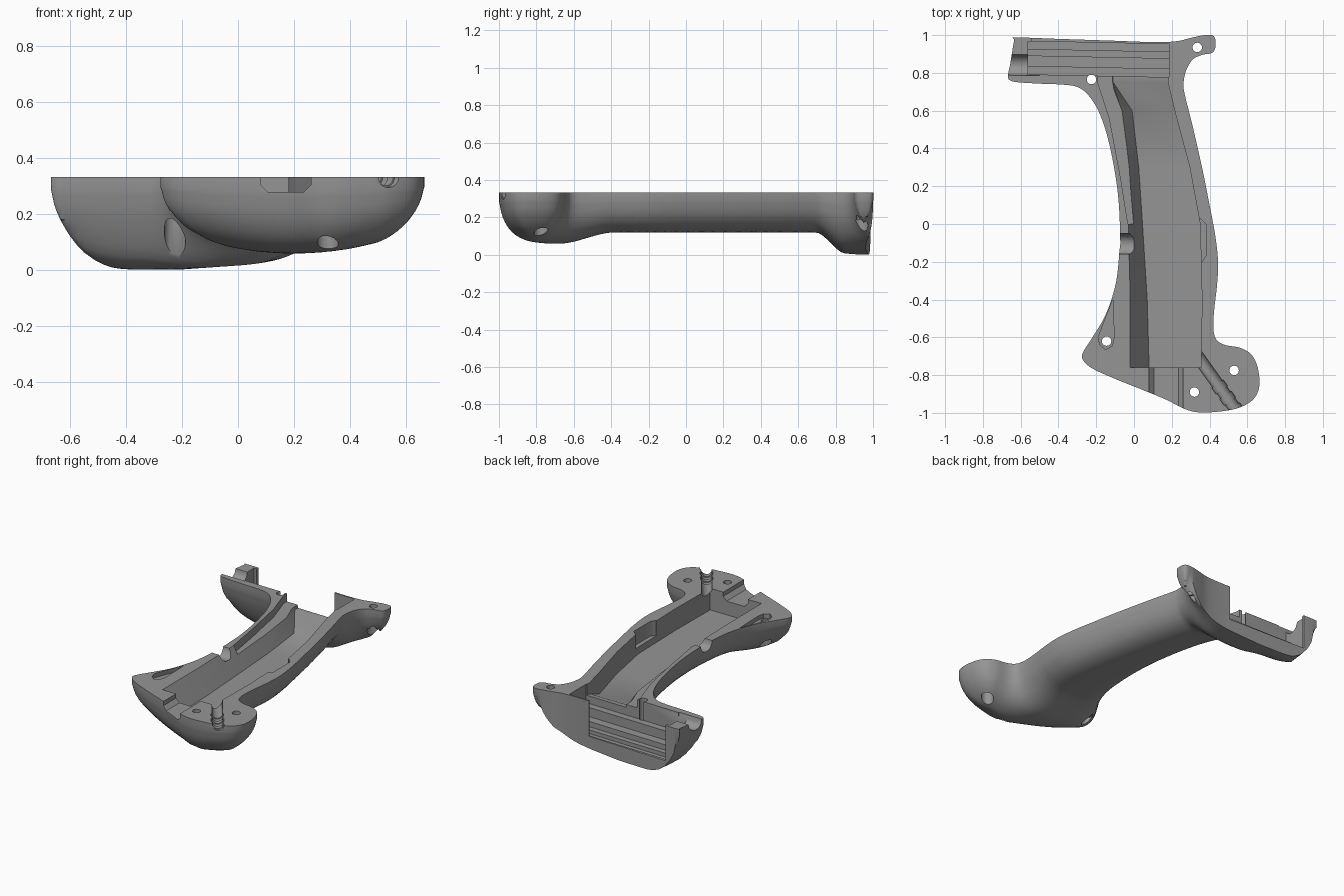
import bpy, bmesh, math
from mathutils import Vector
from mathutils.kdtree import KDTree
from mathutils.geometry import delaunay_2d_cdt

if "Cube" in bpy.data.objects:
    bpy.data.objects.remove(bpy.data.objects["Cube"])

TOP = 0.333          # height of the flat parting face
grey = bpy.data.materials.new("mid_grey")
grey.diffuse_color = (0.3, 0.3, 0.3, 1)
grey.use_nodes = True
grey.node_tree.nodes["Principled BSDF"].inputs["Base Color"].default_value = grey.diffuse_color

OUTLINE = [(-.625, .987), (-.4, .98), (-.1, .97), (.1, .963), (.22, .967), (.3, .985), (.36, .998),
           (.41, 1.0), (.43, .98), (.43, .93), (.41, .905), (.36, .895), (.31, .87), (.275, .81),
           (.262, .74), (.27, .68), (.31, .52), (.36, .3), (.40, .1), (.43, -.06), (.445, -.2),
           (.44, -.32), (.425, -.45), (.42, -.55), (.435, -.61), (.48, -.64), (.56, -.655),
           (.62, -.69), (.655, -.76), (.663, -.86), (.63, -.93), (.55, -.975), (.45, -.993),
           (.35, -.998), (.27, -.98), (.17, -.93), (.05, -.88), (-.1, -.82), (-.22, -.765),
           (-.27, -.72), (-.27, -.68), (-.22, -.6), (-.15, -.48), (-.1, -.33), (-.08, -.18),
           (-.075, 0), (-.09, .2), (-.13, .42), (-.18, .58), (-.24, .68), (-.3, .725),
           (-.38, .738), (-.5, .743), (-.61, .75), (-.655, .76), (-.667, .785), (-.65, .88),
           (-.635, .97)]


def spline(pts, n):
    """Closed Catmull-Rom curve through the points."""
    out, m = [], len(pts)
    for i in range(m):
        a, b, c, d = (Vector(pts[(i + k) % m]) for k in (-1, 0, 1, 2))
        for j in range(n):
            t = j / n
            out.append(0.5 * (2 * b + (c - a) * t + (2 * a - 5 * b + 4 * c - d) * t * t
                              + (3 * b - a - 3 * c + d) * t ** 3))
    return out


def to_object(name, bm):
    bmesh.ops.recalc_face_normals(bm, faces=bm.faces)
    me = bpy.data.meshes.new(name)
    bm.to_mesh(me)
    bm.free()
    me.materials.append(grey)
    ob = bpy.data.objects.new(name, me)
    bpy.context.collection.objects.link(ob)
    return ob


def loft(name, rings):
    """Closed solid through matching rings of points."""
    bm = bmesh.new()
    vs = [[bm.verts.new(p) for p in r] for r in rings]
    n = len(vs[0])
    for a, b in zip(vs, vs[1:]):
        for i in range(n):
            bm.faces.new((a[i], a[(i + 1) % n], b[(i + 1) % n], b[i]))
    bm.faces.new(vs[0])
    bm.faces.new(vs[-1])
    return to_object(name, bm)


def prism(name, pts, z0, z1):
    return loft(name, [[(p[0], p[1], z) for p in pts] for z in (z0, z1)])


def rod(name, a, b, r, n=20):
    a, b = Vector(a), Vector(b)
    rot = (b - a).to_track_quat('Z', 'Y')
    ring = [rot @ Vector((r * math.cos(i * math.tau / n), r * math.sin(i * math.tau / n), 0))
            for i in range(n)]
    return loft(name, [[c + v for v in ring] for c in (a, b)])


def smooth(a, b, v):
    t = min(1, max(0, (v - a) / (b - a)))
    return t * t * (3 - 2 * t)


def cut(ob, cutter):
    m = ob.modifiers.new("cut", 'BOOLEAN')
    m.operation, m.object, m.solver = 'DIFFERENCE', cutter, 'EXACT'
    bpy.context.view_layer.update()
    me = bpy.data.meshes.new_from_object(ob.evaluated_get(bpy.context.evaluated_depsgraph_get()))
    ob.modifiers.clear()
    ob.data = me
    bpy.data.objects.remove(cutter)


# Rounded edge samples with inward normals (the back end of the bar stays square)
def rounded_samples(n):
    pts, out = spline(OUTLINE, n), []
    for i, p in enumerate(pts):
        if not (p.y > .955 and -.63 < p.x < .38):
            t = (pts[(i + 1) % len(pts)] - pts[i - 1]).normalized()
            out.append((p, Vector((t.y, -t.x))))
    return out


samples = rounded_samples(30)
tree = KDTree(len(samples))
for i, (p, nrm) in enumerate(samples):
    tree.insert((p.x, p.y, 0), i)
tree.balance()


def inset(x, y):
    """Signed distance inside the rounded edge."""
    co, i, dist = tree.find((x, y, 0))
    p, nrm = samples[i]
    return dist if (Vector((x, y)) - p).dot(nrm) >= 0 else -dist


def belly(x, y):
    """Height of the outer skin."""
    bar = .003 + .07 * max(0, x + .2) + .5 * max(0, x) ** 2 + max(0, -.37 - x) ** 2
    foot = .06 + .4 * (x - .2) ** 2
    z = .12
    z += (bar - z) * smooth(.69, .85, y)
    z += (foot - z) * smooth(-.38, -.68, y)
    t = min(1, max(0, inset(x, y)) / .22)
    return TOP - (TOP - z) * max(.2, (1 - (1 - t) ** 2.4) ** (1 / 2.4))


# Shell body: outline, fine inset rings near the rim, regular grid inside
pts = spline(OUTLINE, 6)
count = len(pts)
for d in (.004, .01, .019, .032):
    for p, nrm in rounded_samples(6):
        q = p + nrm * d
        if inset(*q) > d * .93:
            pts.append(q)
for j in range(104):
    for i in range(70):
        x, y = -.69 + .02 * i + .01 * (j % 2), -1.03 + .02 * j
        if inset(x, y) > .044:
            pts.append(Vector((x, y)))
flat, _, tris, *_ = delaunay_2d_cdt(pts, [], [list(range(count))], 1, 1e-5)
bm = bmesh.new()
used = {i: bm.verts.new((flat[i].x, flat[i].y, belly(*flat[i]))) for i in {k for t in tris for k in t}}
for t in tris:
    bm.faces.new([used[i] for i in t])
for g in bmesh.ops.extrude_edge_only(bm, edges=[e for e in bm.edges if e.is_boundary])['geom']:
    if isinstance(g, bmesh.types.BMVert):
        g.co.z = TOP
bmesh.ops.edgeloop_fill(bm, edges=[e for e in bm.edges if e.is_boundary])
body = to_object("grip_half_shell", bm)

# Main channel: y, top-left x, floor-left x, right x, floor z
rows = [(-.76, -.02, .08, .355, .19), (-.4, -.02, .07, .36, .19), (0, -.03, .045, .35, .19),
        (.3, -.055, .025, .295, .19), (.6, -.095, -.01, .215, .19), (.75, -.12, -.11, .18, .26),
        (.82, -.12, -.11, .18, .26)]
cuts = [loft("channel", [[(a, y, TOP), (a, y, .5), (c, y, .5), (c, y, z), (b, y, z)]
                         for y, a, b, c, z in rows])]
# Ledge left of the channel and widened pocket in the right wall
cuts.append(prism("left_ledge", [(-.192, .82), (-.192, .75), (-.13, .56), (-.07, .24), (-.032, 0),
                                 (.05, 0), (.05, .82)], .28, .5))
cuts.append(prism("side_pocket", [(.3, .03), (.35, .03), (.38, 0), (.38, -.17), (.36, -.2), (.3, -.2)],
                  .235, .5))

# Stepped bar pocket behind a thin back wall with an open window
steps = [(.785, .5), (.785, .21), (.83, .21), (.83, .15), (.885, .15), (.885, .115), (.92, .115),
         (.92, .09), (.96, .09), (.96, .5)]
cuts.append(loft("bar_pocket", [[(x, y - .02 * (x + .2), z) for y, z in steps] for x in (-.56, .185)]))
cuts.append(prism("back_window", [(-.54, .93), (.035, .93), (.035, 1.1), (-.54, 1.1)], .1, .5))
cuts.append(rod("bar_end_notch", (-.8, .845, TOP), (-.5, .84, TOP), .055))
# Side button notch, front slot, recess beside the left screw
cuts.append(rod("side_notch", (-.2, -.105, TOP), (.0, -.105, TOP), .055))
cuts.append(loft("front_slot", [[(.08, y, .5), (.08, y, .305), (.105, y, .28), (.235, y, .28),
                                 (.26, y, .305), (.26, y, .5)] for y in (-1.1, -.72)]))
cuts.append(prism("screw_recess", [(-.19, -.6), (-.18, -.64), (-.15, -.665), (-.115, -.645),
                                   (-.105, -.6), (-.112, -.4)], .305, .5))
# Ribbed cable exit
a, b = Vector((.33, -.69, TOP)), Vector((.58, -1.04, TOP))
cuts.append(rod("cable_groove", a, b, .032))
for t in (.45, .62, .79):
    cuts.append(rod("cable_rib", a.lerp(b, t), a.lerp(b, t + .09), .038))
# Screw holes with counterbores from below
for x, y in ((.335, .935), (-.225, .765), (-.145, -.62), (.32, -.89), (.53, -.775)):
    cuts.append(rod("screw_hole", (x, y, -.1), (x, y, .5), .025))
    cuts.append(rod("counterbore", (x, y, -.1), (x, y, .19), .038))
for c in cuts:
    cut(body, c)

# Shading
bpy.context.view_layer.objects.active = body
body.select_set(True)
bpy.ops.object.shade_smooth_by_angle(angle=math.radians(42))
